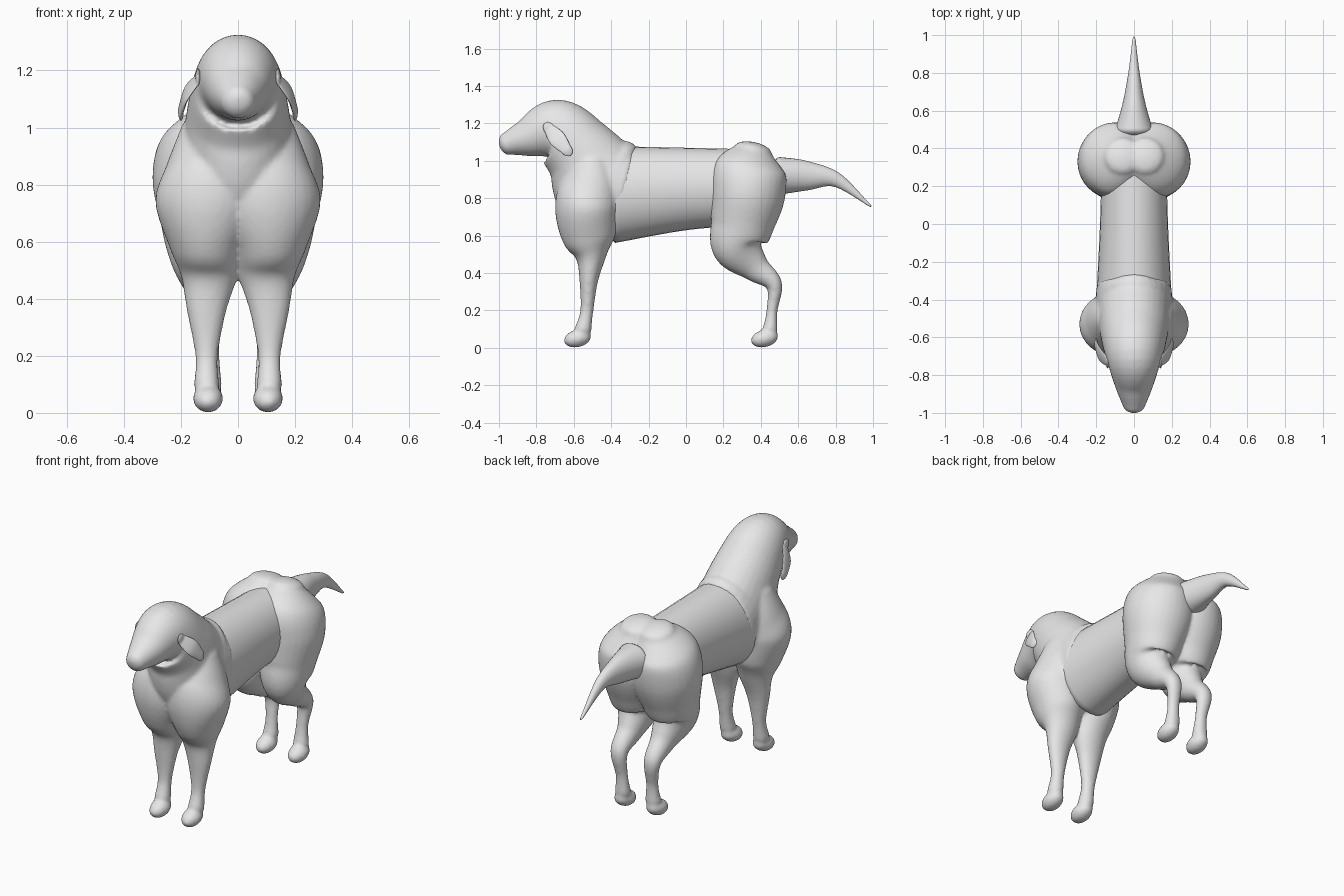
import bpy, bmesh, math
from mathutils import Matrix, Vector

if "Cube" in bpy.data.objects:
    bpy.data.objects.remove(bpy.data.objects["Cube"])

colour = (0.8, 0.8, 0.8, 1)
grey = bpy.data.materials.new("plain grey")
grey.use_nodes = True
grey.diffuse_color = colour
grey.node_tree.nodes["Principled BSDF"].inputs["Base Color"].default_value = colour


def smooth_path(rows, steps=8):
    """Run a Catmull-Rom curve through the stations, widths included."""
    out = []
    for i in range(len(rows) - 1):
        before, start = rows[max(i - 1, 0)], rows[i]
        end, after = rows[i + 1], rows[min(i + 2, len(rows) - 1)]
        for s in range(steps):
            t = s / steps
            out.append([q + t / 2 * (r - p + t * (2 * p - 5 * q + 4 * r - w + t * (3 * (q - r) + w - p)))
                        for p, q, r, w in zip(before, start, end, after)])
    return out + [rows[-1]]


def loft(bm, stations, side=1, cap=0.04, ring=32):
    """Oval body along a path. Station: x, y, z, half width, half depth."""
    path = smooth_path(stations)
    points = [Vector(row[:3]) for row in path]
    last = len(path) - 1
    sections = []
    for i, (x, y, z, width, depth) in enumerate(path):
        forward = points[min(i + 1, last)] - points[max(i - 1, 0)]
        forward.x = 0
        forward.normalize()
        sections.append((points[i], forward, width, depth))

    # Rounded ends beyond the first and last station
    def dome(section, direction):
        centre, forward, width, depth = section
        angles = [math.radians(a) for a in (20, 40, 60, 75, 85)]
        return [(centre + forward * direction * cap * math.sin(a), forward,
                 width * math.cos(a), depth * math.cos(a)) for a in angles]

    sections = dome(sections[0], -1)[::-1] + sections + dome(sections[-1], 1)
    rings = []
    for centre, forward, width, depth in sections:
        across = Vector((width, 0, 0))
        along = Vector((0, -forward.z, forward.y)) * depth
        loop = []
        for k in range(ring):
            a = math.tau * k / ring
            p = centre + across * math.cos(a) + along * math.sin(a)
            loop.append(bm.verts.new((p.x * side, p.y, p.z)))
        rings.append(loop)
    faces = [bm.faces.new(rings[0]), bm.faces.new(rings[-1])]
    for a, b in zip(rings, rings[1:]):
        for k in range(ring):
            n = (k + 1) % ring
            faces.append(bm.faces.new((a[k], a[n], b[n], b[k])))
    bmesh.ops.recalc_face_normals(bm, faces=faces)


def paw(bm, x, y):
    tilt = Matrix.Rotation(math.radians(14), 4, 'X')
    size = Matrix.Diagonal((0.053, 0.075, 0.047, 1))
    bmesh.ops.create_uvsphere(bm, u_segments=24, v_segments=14, radius=1,
                              matrix=Matrix.Translation((x, y, 0.05)) @ tilt @ size)


def finish(bm, name, blend=False):
    mesh = bpy.data.meshes.new(name)
    bm.to_mesh(mesh)
    bm.free()
    mesh.materials.append(grey)
    mesh.shade_smooth()
    ob = bpy.data.objects.new(name, mesh)
    bpy.context.collection.objects.link(ob)
    if blend:  # fuse overlapping masses into one soft surface
        fuse = ob.modifiers.new("fuse", 'REMESH')
        fuse.mode = 'VOXEL'
        fuse.voxel_size = 0.011
        fuse.use_smooth_shade = True
        soft = ob.modifiers.new("soften", 'SMOOTH')
        soft.factor = 0.5
        soft.iterations = 6


# Head, neck and chest, from the nose back
head_and_neck = [
    (0, -.96, 1.09, .06, .06), (0, -.86, 1.12, .1, .1), (0, -.7, 1.16, .15, .17),
    (0, -.57, 1.05, .18, .2), (0, -.45, .88, .2, .27), (0, -.34, .84, .2, .24)]

# Shoulder and foreleg, from the top down
foreleg = [
    (.1, -.5, 1, .1, .1), (.09, -.51, .87, .16, .16), (.1, -.53, .74, .19, .17),
    (.11, -.52, .58, .13, .14), (.1, -.51, .48, .1, .08), (.11, -.52, .36, .07, .05),
    (.11, -.53, .2, .04, .035), (.11, -.55, .1, .045, .045)]

# Haunch and hind leg, from the top down
hind_leg = [
    (.06, .36, 1.06, .1, .1), (.1, .34, .96, .17, .19), (.1, .33, .82, .2, .2),
    (.11, .3, .66, .16, .17), (.12, .28, .54, .12, .14), (.11, .37, .43, .07, .08),
    (.11, .47, .34, .05, .045), (.1, .46, .2, .035, .03), (.1, .45, .1, .045, .04)]

front = bmesh.new()
back = bmesh.new()
loft(front, head_and_neck)
for side in (1, -1):
    loft(front, foreleg, side)
    loft(back, hind_leg, side)
    paw(front, side * 0.105, -0.58)
    paw(back, side * 0.105, 0.42)
finish(front, "head_chest_and_forelegs", blend=True)
finish(back, "haunches_and_hind_legs", blend=True)

# Torso barrel
torso = bmesh.new()
loft(torso, [(0, -.4, .82, .2, .26), (0, 0, .85, .18, .22), (0, .4, .86, .17, .2)])
finish(torso, "torso")

# Tapering tail
tail = bmesh.new()
loft(tail, [(0, .5, .92, .1, .1), (0, .64, .92, .06, .08),
            (0, .8, .9, .03, .04), (0, .96, .78, .01, .01)])
finish(tail, "tail")

# Thin hanging ears
for side, name in ((1, "left_ear"), (-1, "right_ear")):
    ear = bmesh.new()
    loft(ear, [(.14, -.73, 1.17, .01, .03), (.18, -.69, 1.12, .01, .045),
               (.2, -.64, 1.06, .01, .03)], side)
    finish(ear, name)
